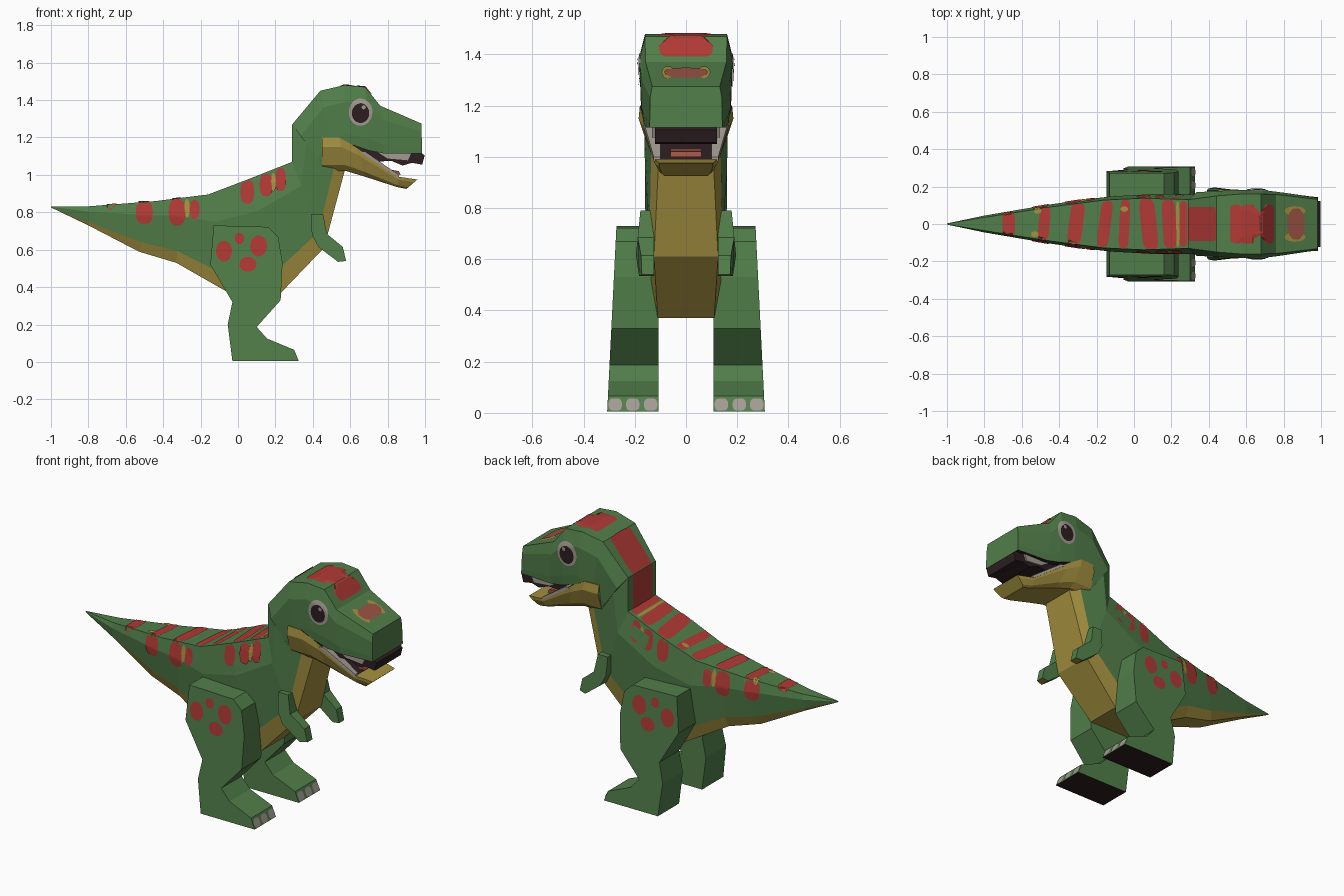
import bpy, bmesh, math
from mathutils import Vector
from mathutils.bvhtree import BVHTree

if "Cube" in bpy.data.objects:
    bpy.data.objects.remove(bpy.data.objects["Cube"])


def material(name, rgb):
    m = bpy.data.materials.new(name)
    m.diffuse_color = (*rgb, 1)
    m.use_nodes = True
    m.node_tree.nodes["Principled BSDF"].inputs["Base Color"].default_value = m.diffuse_color
    return m


GREEN = material("green skin", (0.083, 0.21, 0.068))
YELLOW = material("yellow belly", (0.37, 0.28, 0.05))
RED = material("red markings", (0.44, 0.042, 0.036))
DARK = material("dark mouth", (0.026, 0.013, 0.015))
GREY = material("grey teeth and claws", (0.37, 0.33, 0.29))
DUSKY = material("dusky red", (0.33, 0.085, 0.06))


def finish(name, bm, mats, rule=None):
    """Turn a bmesh into an object; rule(face centre, normal) picks the material."""
    bmesh.ops.recalc_face_normals(bm, faces=bm.faces)
    for f in bm.faces:
        f.material_index = rule(f.calc_center_median(), f.normal) if rule else f.material_index
    me = bpy.data.meshes.new(name)
    ob = bpy.data.objects.new(name, me)
    bm.to_mesh(me)
    bm.free()
    for m in mats:
        me.materials.append(m)
    bpy.context.collection.objects.link(ob)
    return ob


def loft(name, rings, mats, strip_mat, ts=(0, 0.28, 0.82, 1)):
    """Each ring: top x,z, bottom x,z, then half widths at top, widest, bottom."""
    bm = bmesh.new()
    loops = []
    for tx, tz, bx, bz, a, w, b in rings:
        half = list(zip(ts, (a, w, (w + b) / 2, b)))
        pts = half + [(t, -y) for t, y in reversed(half)]
        loops.append([bm.verts.new((tx + (bx - tx) * t, y, tz + (bz - tz) * t)) for t, y in pts])
    for k, (p, q) in enumerate(zip(loops, loops[1:])):
        for i in range(8):
            j = (i + 1) % 8
            bm.faces.new((p[i], p[j], q[j], q[i])).material_index = strip_mat(k, i)
    bm.faces.new(loops[0])
    bm.faces.new(loops[-1]).material_index = strip_mat(len(rings), 8)
    return finish(name, bm, mats)


def prism(name, profile, y0, y1, mats, rule=None):
    """Extrude an x,z profile between y0(x,z) and y1(x,z)."""
    bm = bmesh.new()
    a = [bm.verts.new((x, y0(x, z), z)) for x, z in profile]
    b = [bm.verts.new((x, y1(x, z), z)) for x, z in profile]
    n = len(profile)
    bm.faces.new(a)
    bm.faces.new(b)
    for i in range(n):
        bm.faces.new((a[i], a[(i + 1) % n], b[(i + 1) % n], b[i]))
    return finish(name, bm, mats, rule)


def marking(name, target, axis, side, centre, radii, mat, power=2, lift=0.004, shear=0):
    """Thin painted patch (superellipse) projected onto target along an axis."""
    tree = BVHTree.FromPolygons([v.co for v in target.data.vertices],
                                [p.vertices for p in target.data.polygons])
    d = Vector((0, 0, 0))
    d[axis] = -side
    ua, va = [k for k in range(3) if k != axis]
    bm = bmesh.new()
    segs, steps = 32, 6

    def point(r, ang):
        c, s = math.cos(ang), math.sin(ang)
        u = r * radii[0] * math.copysign(abs(c) ** (2 / power), c)
        v = r * radii[1] * math.copysign(abs(s) ** (2 / power), s)
        o = Vector((0, 0, 0))
        o[axis], o[ua], o[va] = 3 * side, centre[0] + u + shear * v, centre[1] + v
        hit, nor, _, _ = tree.ray_cast(o, d)
        if hit is None:
            return None
        if nor.dot(d) > 0:
            nor = -nor
        return bm.verts.new(hit + nor * lift)

    rings = [[point(k / steps, 2 * math.pi * i / segs) for i in range(segs)]
             for k in range(1, steps + 1)]
    mid = point(0, 0)
    quads = [(mid, rings[0][i - 1], rings[0][i]) for i in range(segs)]
    for p, q in zip(rings, rings[1:]):
        quads += [(p[i - 1], q[i - 1], q[i], p[i]) for i in range(segs)]
    for q in quads:
        if None not in q:
            bm.faces.new(q)
    ob = finish(name, bm, [mat])
    if sum(p.normal.dot(d) * p.area for p in ob.data.polygons) > 0:
        ob.data.flip_normals()
    return ob


# Body with tail and neck; the lowest strips are the yellow belly
body = loft("body", [
    (-1, .832, -1, .826, .002, .003, .002),
    (-.8, .832, -.8, .73, .035, .045, .02),
    (-.44, .86, -.53, .59, .092, .102, .05),
    (-.30, .878, -.33, .53, .11, .125, .07),
    (-.16, .895, -.05, .37, .128, .147, .11),
    (.05, .975, .23, .37, .138, .16, .11),
    (.29, 1.07, .46, .61, .13, .16, .125),
    (.29, 1.27, .57, 1.02, .13, .165, .105)],
    [GREEN, YELLOW], lambda k, i: int(i in (2, 3, 4)))

# Skull, with the mouth roof dark underneath
head = loft("head", [
    (.29, 1.27, .45, 1.05, .13, .17, .15),
    (.44, 1.45, .50, 1.13, .15, .177, .168),
    (.57, 1.48, .60, 1.165, .16, .182, .172),
    (.68, 1.47, .70, 1.13, .16, .182, .165),
    (.76, 1.37, .78, 1.115, .158, .172, .157),
    (.98, 1.275, .985, 1.115, .132, .14, .143)],
    [GREEN, DARK], lambda k, i: int(i == 3))

# Lower jaw, with a dark floor behind the yellow lip
loft("lower_jaw", [
    (.45, 1.2, .45, 1.02, .175, .185, .12),
    (.54, 1.2, .58, 1.02, .18, .185, .12),
    (.63, 1.15, .68, .99, .168, .165, .11),
    (.86, .99, .85, .935, .122, .122, .09),
    (.96, .975, .90, .925, .105, .105, .085)],
    [YELLOW, DARK], lambda k, i: int(i == 7 and k in (1, 2)))

# Mouth lining, tongue and teeth
prism("mouth_lining", [(.6, 1.17), (.72, 1.14), (.97, 1.125), (.998, 1.105), (.985, 1.055),
                       (.93, 1.065), (.88, 1.05), (.82, 1.075), (.72, 1.07), (.66, 1.11)],
      lambda x, z: -.122, lambda x, z: .122, [DARK])
prism("tongue", [(.7, 1.05), (.86, 1.02), (.87, 1.0), (.7, 1.02)],
      lambda x, z: -.06, lambda x, z: .06, [DUSKY])
for s in (-1, 1):
    prism("upper_teeth", [(.73, 1.13), (.93, 1.12), (.91, 1.075), (.80, 1.085)],
          lambda x, z: s * .10, lambda x, z: s * .132, [GREY])
    prism("lower_teeth", [(.65, 1.125), (.68, 1.125), (.86, 1.0), (.86, .982)],
          lambda x, z: s * .10, lambda x, z: s * (.172 - .2 * (x - .63)), [GREY])

# Back stripes: x, half length, half width, shear
for x, rx, ry, sh in [(-.67, .034, .06, 0), (-.48, .03, .086, .1), (-.31, .038, .108, .12),
                      (-.155, .032, .122, .12), (-.05, .027, .128, .05), (.08, .042, .134, -.1),
                      (.19, .036, .128, -.05)]:
    marking("back_stripe", body, 2, 1, (x, 0), (rx, ry), RED, 5, shear=sh)
marking("back_stripe_yellow", body, 2, 1, (.235, 0), (.009, .12), YELLOW, 4)
marking("back_stripe", body, 2, 1, (.266, 0), (.02, .12), RED, 5)
for x, y in [(-.53, -.055), (-.515, .07), (-.05, .08)]:
    marking("back_fleck", body, 2, 1, (x, y), (.02, .015), YELLOW, lift=.006)

# Red crest down the head and neck, snout patch
marking("neck_crest", body, 0, -1, (0, 1.17), (.092, .10), RED, 14)
marking("nape_crest", head, 2, 1, (.366, 0), (.074, .092), RED, 14)
marking("crown_patch", head, 2, 1, (.63, 0), (.115, .105), RED, 10)
marking("snout_patch", head, 2, 1, (.865, 0), (.045, .075), DUSKY, 3)
for y in (-.07, .07):
    marking("snout_fleck", head, 2, 1, (.86, y), (.055, .025), YELLOW, lift=.003)
    marking("snout_fleck_centre", head, 2, 1, (.865, y), (.025, .014), DUSKY, lift=.006)

for s in (-1, 1):
    # Side blotches
    for x, z, rx, rz in [(-.50, .80, .045, .062), (-.325, .80, .045, .07), (-.232, .815, .026, .05),
                         (.05, .91, .036, .064), (.15, .945, .034, .06), (.228, .975, .028, .062)]:
        marking("side_blotch", body, 1, s, (x, z), (rx, rz), RED, 2.6)
    for x, z in [(-.272, .822), (.19, .96)]:
        marking("side_fleck", body, 1, s, (x, z), (.014, .05), YELLOW)

    # Eyes
    marking("eye_rim", head, 1, s, (.655, 1.335), (.063, .072), GREY)
    marking("eye_pupil", head, 1, s, (.655, 1.33), (.046, .052), DARK, lift=.007)
    marking("eye_glint", head, 1, s, (.672, 1.362), (.011, .011), GREY, lift=.009)

    # Legs with dark soles
    leg = prism("leg", [(-.13, .73), (.16, .722), (.215, .67), (.238, .53), (.228, .33),
                        (.10, .187), (.155, .125), (.30, .065), (.325, .005), (-.03, .005),
                        (-.055, .2), (-.03, .32), (-.148, .52)],
                lambda x, z: s * .108, lambda x, z: s * (.308 - .05 * z), [GREEN, DARK],
                lambda c, n: int(c.z < .03 and n.z < -.9))
    for x, z, rx, rz in [(-.075, .592, .043, .055), (.11, .62, .045, .056),
                         (.008, .66, .026, .03), (.053, .522, .045, .04)]:
        marking("thigh_spot", leg, 1, s, (x, z), (rx, rz), RED)
    for y in (.138, .208, .276):
        marking("claw", leg, 0, 1, (s * y, .031), (.026, .024), GREY, 3)

    # Small arms with yellow finger tips
    prism("arm", [(.39, .79), (.455, .79), (.475, .685), (.56, .615), (.578, .54), (.535, .535),
                  (.43, .615), (.395, .68)],
          lambda x, z: s * .125, lambda x, z: s * (.197 - .1 * max(0, z - .6) - .25 * max(0, x - .48)),
          [GREEN, YELLOW], lambda c, n: int(c.z < .56 and n.z < -.5))
